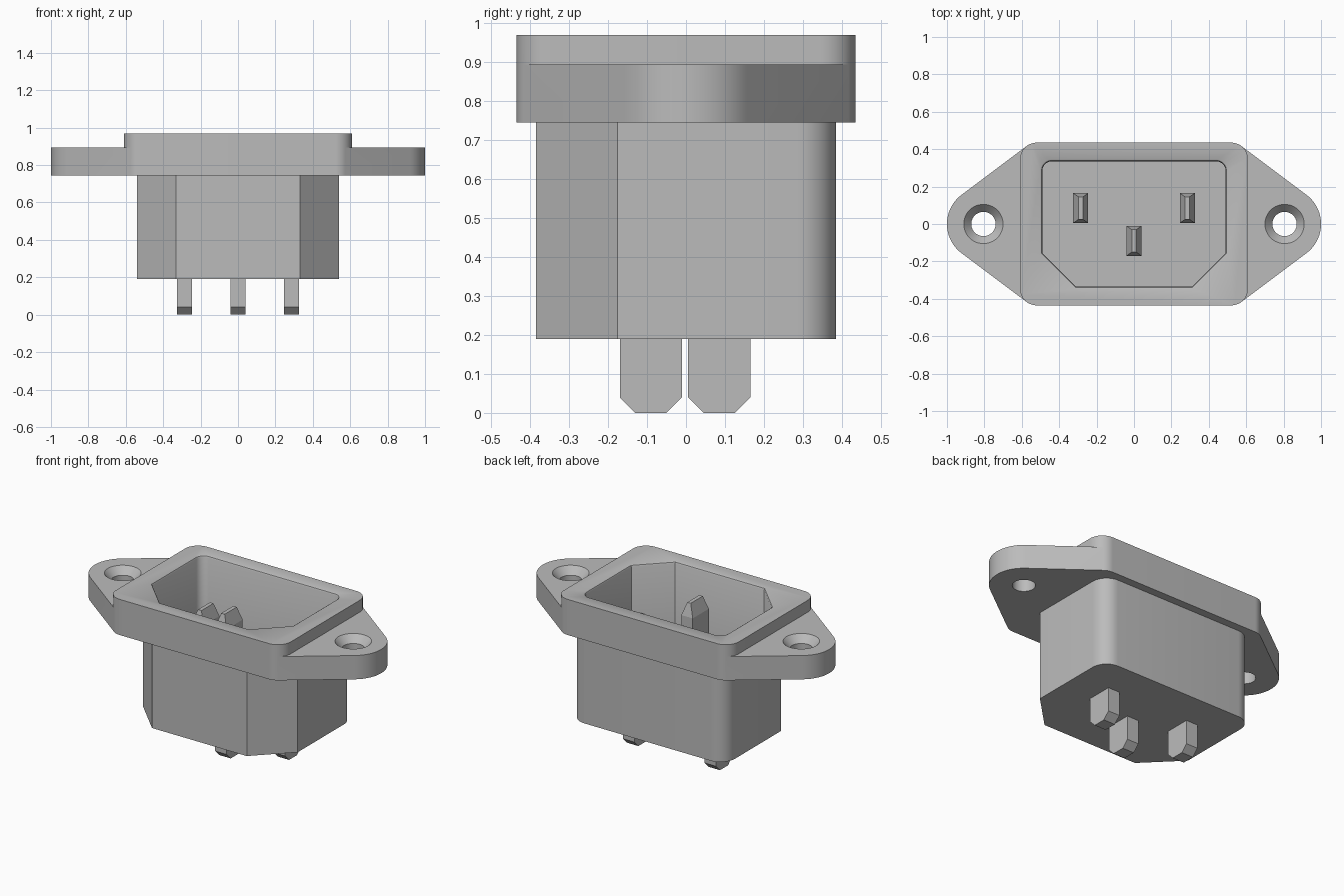
import bpy, bmesh
from math import sin, cos, radians

cube = bpy.data.objects.get("Cube")
if cube:
    bpy.data.objects.remove(cube, do_unlink=True)

grey = bpy.data.materials.new("grey plastic")
grey.use_nodes = True
colour = (0.5, 0.5, 0.5, 1)
grey.diffuse_color = colour
grey.node_tree.nodes["Principled BSDF"].inputs["Base Color"].default_value = colour


def arc(cx, cy, r, start, end, steps=8):
    angles = [radians(start + (end - start) * i / steps) for i in range(steps + 1)]
    return [(cx + r * cos(a), cy + r * sin(a)) for a in angles]


def mirror_x(half):
    return half + [(-x, y) for x, y in reversed(half)]


def loft(name, sections):
    """Closed solid through (outline, height) sections, bottom to top."""
    bm = bmesh.new()
    rings = [[bm.verts.new((x, y, z)) for x, y in outline] for outline, z in sections]
    for low, high in zip(rings, rings[1:]):
        for i in range(len(low)):
            j = (i + 1) % len(low)
            bm.faces.new((low[i], low[j], high[j], high[i]))
    bm.faces.new(rings[0])
    bm.faces.new(rings[-1])
    bmesh.ops.recalc_face_normals(bm, faces=bm.faces)
    mesh = bpy.data.meshes.new(name)
    bm.to_mesh(mesh)
    bm.free()
    mesh.materials.append(grey)
    obj = bpy.data.objects.new(name, mesh)
    bpy.context.collection.objects.link(obj)
    return obj


def activate(obj):
    bpy.ops.object.select_all(action="DESELECT")
    obj.select_set(True)
    bpy.context.view_layer.objects.active = obj


def combine(target, tool, operation):
    activate(target)
    mod = target.modifiers.new(operation.lower(), "BOOLEAN")
    mod.operation, mod.solver, mod.object = operation, "EXACT", tool
    bpy.ops.object.modifier_apply(modifier=mod.name)
    bpy.data.objects.remove(tool, do_unlink=True)


def socket_outline(grow=0.0):
    """Rounded back corners, chamfered front corners."""
    w, h, c, r = 0.49 + grow, 0.335 + grow, 0.18 + 0.586 * grow, 0.05 + grow
    return mirror_x([(w - c, -h), (w, c - h)] + arc(w - r, h - r, r, 0, 90))


def pin_section(half_x, half_y, cx, cy):
    return [(cx + sx * half_x, cy + sy * half_y)
            for sx, sy in ((-1, -1), (1, -1), (1, 1), (-1, 1))]


# Heights of the main steps
BASE, FLANGE, SHOULDER, TOP = 0.19, 0.745, 0.895, 0.97
TANGENT = 53.13  # where the ears meet the corner arcs
EAR_X = 0.805

# Mounting flange with an ear at each end
corner = (0.52, 0.345, 0.09)
ear_half = (arc(*corner[:1], -corner[1], corner[2], -90, -TANGENT)
            + arc(EAR_X, 0, 0.195, -TANGENT, TANGENT, 24)
            + arc(*corner, TANGENT, 90))
flange_outline = mirror_x(ear_half)
housing = loft("housing", [(flange_outline, FLANGE), (flange_outline, SHOULDER)])

# Raised rim, sharing the flange's corner arcs
rim_half = (arc(corner[0], -corner[1], corner[2], -90, -TANGENT)
            + arc(corner[0], -corner[1], corner[2], -TANGENT, 0)[1:]
            + arc(*corner, 0, TANGENT)
            + arc(*corner, TANGENT, 90)[1:])
rim_outline = mirror_x(rim_half)
combine(housing, loft("rim", [(rim_outline, SHOULDER), (rim_outline, TOP)]), "UNION")

# Socket body below the flange
body_outline = socket_outline(0.05)
combine(housing, loft("body", [(body_outline, BASE), (body_outline, FLANGE)]), "UNION")

# Socket cavity with a softened lip
lip = 0.012
cavity = loft("cavity_cutter", [(socket_outline(), BASE + 0.05),
                                (socket_outline(), TOP - lip),
                                (socket_outline(lip * 0.35), TOP - lip * 0.35),
                                (socket_outline(lip), TOP),
                                (socket_outline(lip), TOP + 0.1)])
combine(housing, cavity, "DIFFERENCE")

# Countersunk screw holes
for side in (-1, 1):
    sections = [(arc(side * EAR_X, 0, r, 0, 352.5, 47), z)
                for r, z in ((0.065, FLANGE - 0.1), (0.065, SHOULDER - 0.045),
                             (0.105, SHOULDER), (0.105, SHOULDER + 0.1))]
    combine(housing, loft("hole_cutter", sections), "DIFFERENCE")

activate(housing)
bpy.ops.object.shade_smooth_by_angle(angle=radians(30))

# Contact pins: wedge tips in the socket, chamfered tabs underneath
for name, x, y, tip in (("left_pin", 0.285, 0.085, 0.79),
                        ("right_pin", -0.285, 0.085, 0.79),
                        ("earth_pin", 0.0, -0.09, 0.91)):
    loft(name, [(pin_section(0.04, 0.04, x, y), 0),
                (pin_section(0.04, 0.08, x, y), 0.04),
                (pin_section(0.04, 0.08, x, y), tip - 0.08),
                (pin_section(0.012, 0.06, x, y), tip)])
